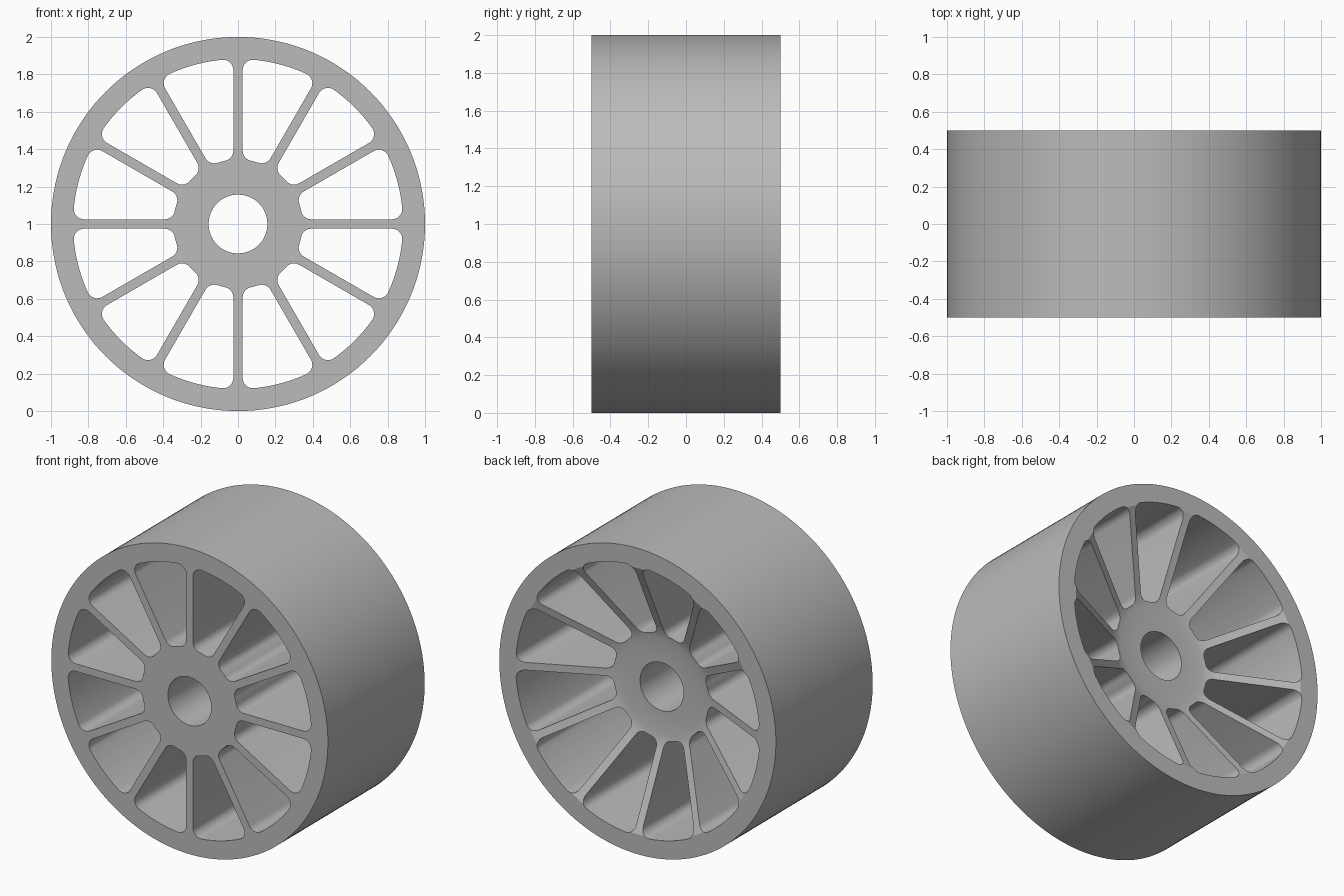
import bpy, bmesh, math
from mathutils import Vector, Matrix

cube = bpy.data.objects.get("Cube")
if cube:
    bpy.data.objects.remove(cube)

SPOKES = 12
HALF_W = 0.025                  # half width of a spoke
R_IN, R_OUT = 0.345, 0.882      # window limits
FILLET = 0.055
SEGMENTS = 144

grey = bpy.data.materials.new("plain grey")
grey.use_nodes = True
colour = (0.5, 0.5, 0.5, 1)
grey.diffuse_color = colour
grey.node_tree.nodes["Principled BSDF"].inputs["Base Color"].default_value = colour


def make_object(name, bm):
    bmesh.ops.recalc_face_normals(bm, faces=bm.faces)
    mesh = bpy.data.meshes.new(name)
    bm.to_mesh(mesh)
    bm.free()
    obj = bpy.data.objects.new(name, mesh)
    obj.location.z = 1
    mesh.materials.append(grey)
    bpy.context.collection.objects.link(obj)
    return obj


def lathe(name, profile):
    """Revolve a closed (radius, y) profile about the y axis."""
    bm = bmesh.new()
    rings = []
    for i in range(SEGMENTS):
        a = math.tau * i / SEGMENTS
        rings.append([bm.verts.new((r * math.cos(a), y, r * math.sin(a))) for r, y in profile])
    n = len(profile)
    for i in range(SEGMENTS):
        p, q = rings[i], rings[(i + 1) % SEGMENTS]
        for j in range(n):
            k = (j + 1) % n
            bm.faces.new((p[j], p[k], q[k], q[j]))
    return make_object(name, bm)


def arc(cx, cz, r, a0, a1, steps):
    return [(cx + r * math.cos(a0 + (a1 - a0) * i / steps),
             cz + r * math.sin(a0 + (a1 - a0) * i / steps)) for i in range(steps + 1)]


def window_outline():
    """Rounded window between the spoke at angle 0 and the next one."""
    step = math.tau / SPOKES
    down = -math.pi / 2
    d = HALF_W + FILLET
    ri, ro = R_IN + FILLET, R_OUT - FILLET
    ai, ao = math.asin(d / ri), math.asin(d / ro)
    half = arc(ri * math.cos(ai), d, FILLET, ai - math.pi, down, 8)
    half += arc(ro * math.cos(ao), d, FILLET, down, ao, 8)
    half += arc(0, 0, R_OUT, ao, step / 2, 6)[1:]
    # mirror about the middle of the sector
    c, s = math.cos(step), math.sin(step)
    other = [(x * c + z * s, x * s - z * c) for x, z in reversed(half[:-1])]
    inner = arc(0, 0, R_IN, step - ai, ai, 6)[1:-1]
    return half + other + inner


# Wheel body: flat front, dished back, bored hub
wheel = lathe("wheel", [(0.157, -0.5), (1, -0.5), (1, 0.5), (0.87, 0.5),
                        (0.40, 0.275), (0.36, 0.26), (0.31, 0.25), (0.157, 0.25)])

# Window cutters between the spokes
bm = bmesh.new()
outline = window_outline()
for i in range(SPOKES):
    turn = Matrix.Rotation(math.tau * i / SPOKES, 3, 'Y')
    front = [bm.verts.new(turn @ Vector((x, -0.7, z))) for x, z in outline]
    back = [bm.verts.new(turn @ Vector((x, 0.7, z))) for x, z in outline]
    bm.faces.new(front)
    bm.faces.new(back)
    for j in range(len(outline)):
        k = (j + 1) % len(outline)
        bm.faces.new((front[j], front[k], back[k], back[j]))
cutter = make_object("window_cutter", bm)
cutter.hide_render = True

cut = wheel.modifiers.new("windows", 'BOOLEAN')
cut.operation = 'DIFFERENCE'
cut.solver = 'EXACT'
cut.object = cutter
bpy.context.view_layer.objects.active = wheel
wheel.select_set(True)
bpy.ops.object.modifier_apply(modifier=cut.name)
bpy.data.objects.remove(cutter)
bpy.ops.object.shade_smooth_by_angle(angle=math.radians(22))
